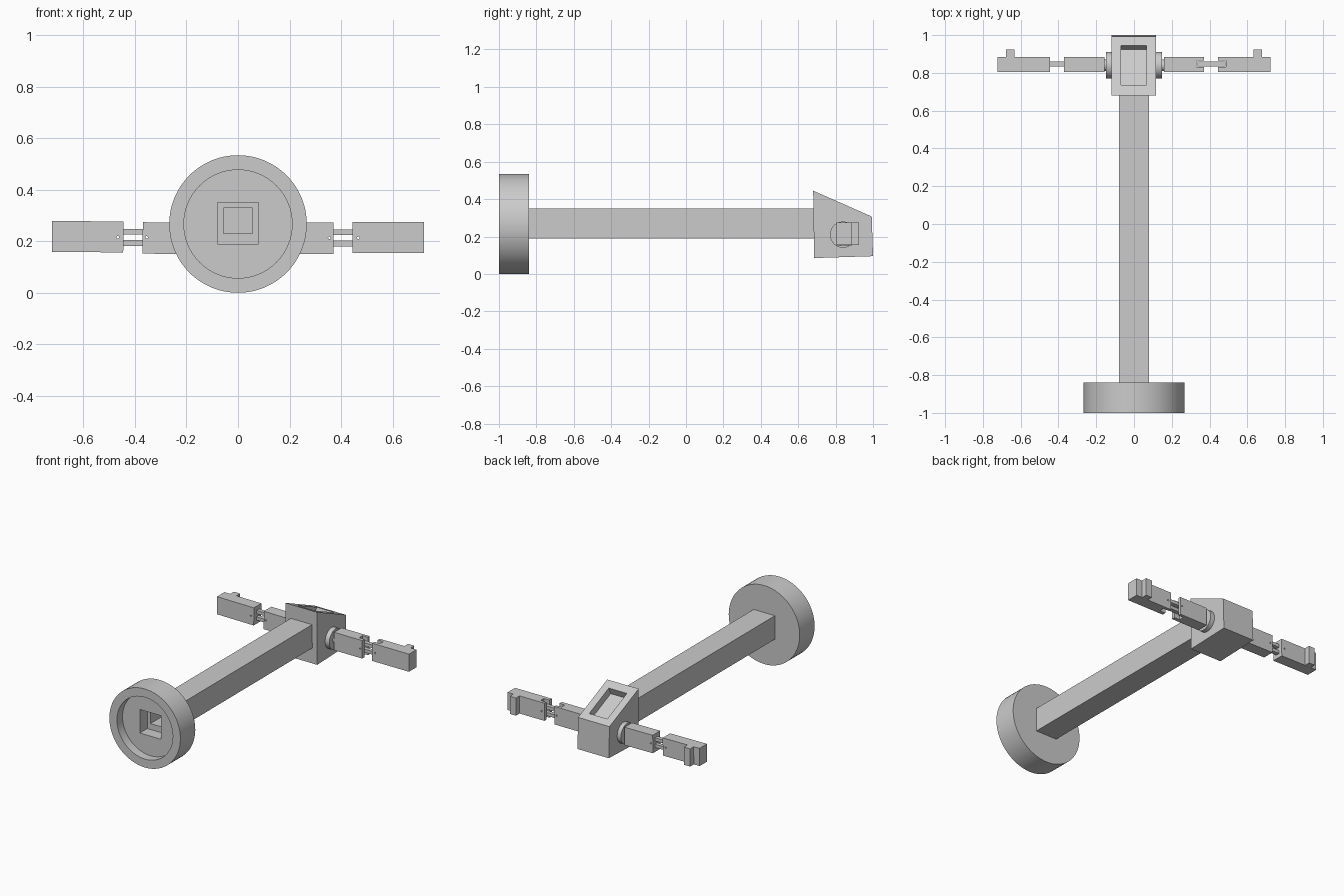
import bpy, math
from mathutils import Matrix, Vector

if "Cube" in bpy.data.objects:
    bpy.data.objects.remove(bpy.data.objects["Cube"], do_unlink=True)

grey = bpy.data.materials.new("light_grey")
grey.use_nodes = True
colour = (0.6, 0.6, 0.6, 1)
grey.diffuse_color = colour
grey.node_tree.nodes["Principled BSDF"].inputs["Base Color"].default_value = colour


def mesh_object(name, verts, faces):
    mesh = bpy.data.meshes.new(name)
    mesh.from_pydata(verts, [], faces)
    mesh.materials.append(grey)
    obj = bpy.data.objects.new(name, mesh)
    bpy.context.collection.objects.link(obj)
    return obj


def prism(name, profile, x0, x1):
    """Extrude a (y, z) outline along x."""
    n = len(profile)
    verts = [(x, y, z) for x in (x0, x1) for y, z in profile]
    faces = [tuple(reversed(range(n))), tuple(range(n, 2 * n))]
    faces += [(i, (i + 1) % n, n + (i + 1) % n, n + i) for i in range(n)]
    return mesh_object(name, verts, faces)


def box(name, x, y, z):
    x0, x1 = sorted(x)
    return prism(name, [(y[0], z[0]), (y[1], z[0]), (y[1], z[1]), (y[0], z[1])], x0, x1)


def cylinder(name, axis, radius, start, end, a, b, sides=64):
    """Cylinder along x (a, b = y, z) or along y (a, b = x, z)."""
    start, end = sorted((start, end))
    ring = [(a + radius * math.cos(t), b + radius * math.sin(t))
            for t in (2 * math.pi * i / sides for i in range(sides))]
    obj = prism(name, ring, start, end)
    if axis == "y":
        for v in obj.data.vertices:
            v.co = (v.co.y, v.co.x, v.co.z)
        obj.data.flip_normals()
    return obj


def cut(target, cutter):
    mod = target.modifiers.new("cut", "BOOLEAN")
    mod.operation, mod.solver, mod.object = "DIFFERENCE", "EXACT", cutter
    bpy.context.view_layer.objects.active = target
    bpy.ops.object.modifier_apply(modifier=mod.name)
    bpy.data.objects.remove(cutter, do_unlink=True)


def smooth(obj):
    bpy.ops.object.select_all(action="DESELECT")
    obj.select_set(True)
    bpy.context.view_layer.objects.active = obj
    bpy.ops.object.shade_smooth_by_angle(angle=math.radians(30))


MID = 0.27

# Round base with a shallow dish and a square socket
base = cylinder("round_base", "y", 0.267, -1, -0.84, 0, 0.267)
cut(base, cylinder("dish", "y", 0.21, -1.1, -0.94, 0, 0.267))
cut(base, box("socket", (-0.08, 0.08), (-1.1, -0.86), (0.19, 0.35)))
cut(base, box("bore", (-0.056, 0.056), (-0.9, -0.8), (0.23, 0.33)))
smooth(base)

# Hollow square post
post = box("square_post", (-0.08, 0.08), (-0.86, 0.7), (0.19, 0.35))
cut(post, box("bore", (-0.056, 0.056), (-0.95, 0.75), (0.23, 0.33)))

# Wedge head with a screen pocket sunk square to the sloping top
head = prism("wedge_head", [(0.685, 0.085), (1.0, 0.095), (0.993, 0.307), (0.68, 0.445)],
             -0.12, 0.116)
cut(head, box("bore", (-0.056, 0.056), (0.6, 0.8), (0.23, 0.33)))
slope = Vector((0, 0.313, -0.138)).normalized()
normal = Vector((0, -slope.z, slope.y))
pocket = box("pocket", (-0.07, 0.066), (-0.115, 0.115), (-0.05, 0.1))
centre = Vector((0, 0.84, 0.3745))
for v in pocket.data.vertices:
    v.co = centre + Vector((v.co.x, 0, 0)) + slope * v.co.y + normal * v.co.z
cut(head, pocket)

# Jointed arms, mirrored, the right one tilted very slightly
Y = (0.805, 0.885)
for side, s in (("left", 1), ("right", -1)):
    shoulder = cylinder(side + "_shoulder", "x", 0.07, s * 0.11, s * 0.147, 0.84, 0.21)
    smooth(shoulder)
    axle = cylinder(side + "_shoulder_axle", "x", 0.03, s * 0.14, s * 0.17, 0.84, 0.21, 32)
    smooth(axle)
    upper = box(side + "_upper_arm", (s * 0.158, s * 0.37), Y, (0.15, 0.272))
    fore = box(side + "_forearm", (s * 0.445, s * 0.722), Y, (0.154, 0.274))
    tab = box(side + "_hand_tab", (s * 0.632, s * 0.678), (0.88, 0.924), (0.154, 0.274))
    parts = [upper, fore, tab]

    # Open hinge slots on one arm, and fine pin holes on both
    if s > 0:
        cut(upper, box("slot", (0.33, 0.4), (0.83, 0.865), (0.1, 0.3)))
        cut(fore, box("slot", (0.4, 0.488), (0.83, 0.865), (0.1, 0.3)))
    for part, x in ((upper, 0.355), (fore, 0.467)):
        cut(part, cylinder("pin_hole", "y", 0.005, 0.7, 1.0, s * x, 0.213, 12))

    # Pair of elbow link bars
    for level, z in (("lower", 0.18), ("upper", 0.224)):
        parts.append(box(side + "_" + level + "_elbow_link", (s * 0.335, s * 0.485),
                         (0.834, 0.861), (z, z + 0.022)))
    if s < 0:
        pivot = Matrix.Translation((-0.15, 0, 0.21))
        turn = pivot @ Matrix.Rotation(math.radians(0.5), 4, "Y") @ pivot.inverted()
        for part in parts:
            part.data.transform(turn)
